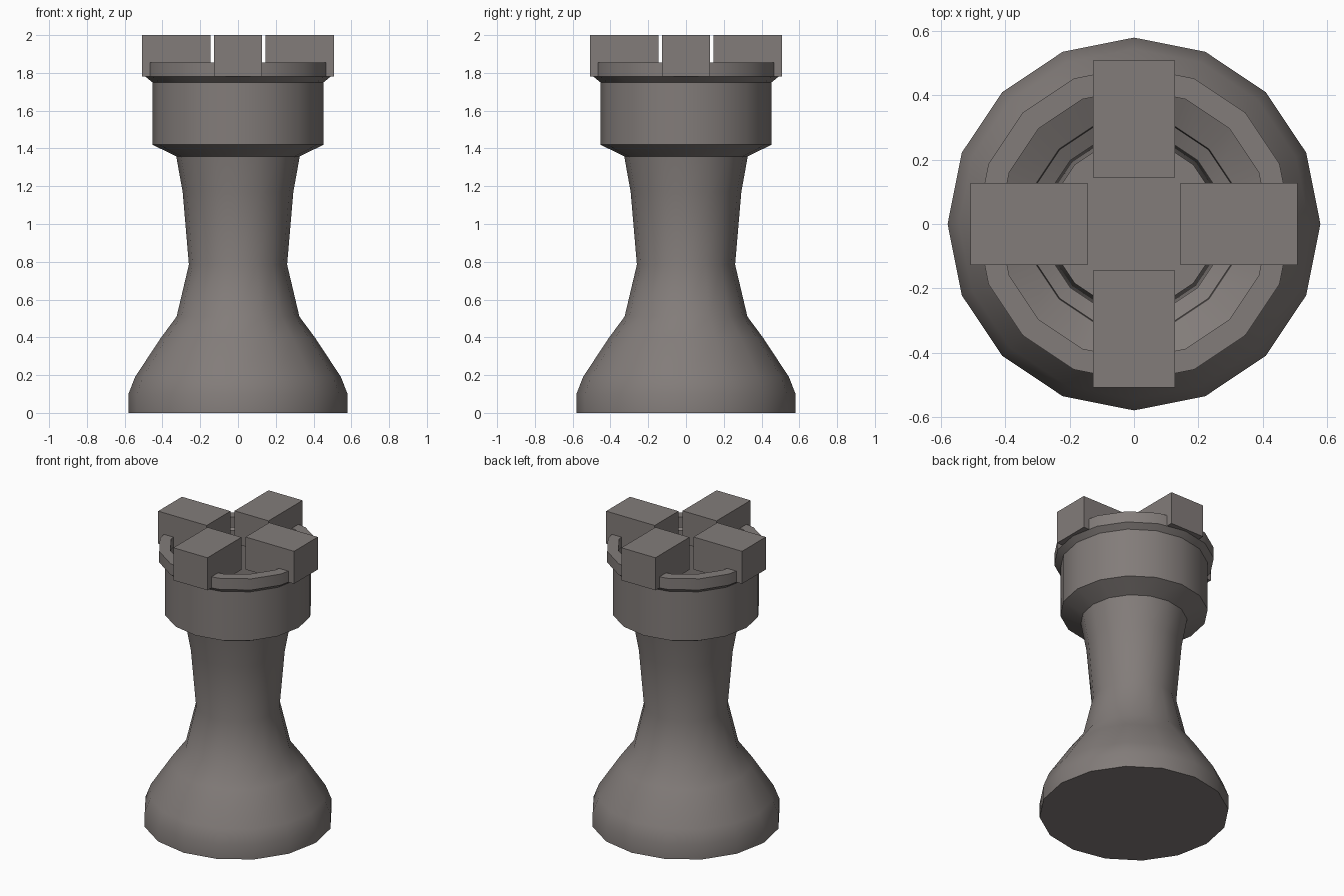
import bpy, bmesh
from math import cos, sin, pi, radians

if "Cube" in bpy.data.objects:
    bpy.data.objects.remove(bpy.data.objects["Cube"])

SIDES = 16

stone = bpy.data.materials.new("dark_stone")
stone.diffuse_color = (0.225, 0.202, 0.193, 1)
stone.use_nodes = True
stone.node_tree.nodes["Principled BSDF"].inputs["Base Color"].default_value = stone.diffuse_color


def new_object(name, bm):
    mesh = bpy.data.meshes.new(name)
    bm.to_mesh(mesh)
    bm.free()
    mesh.materials.append(stone)
    obj = bpy.data.objects.new(name, mesh)
    bpy.context.collection.objects.link(obj)
    return obj


def lathe(name, profile, closed_bottom):
    """Open shell turned around z, shaded smooth with sharp edges kept."""
    bm = bmesh.new()
    rings = [[bm.verts.new((r * cos(2 * pi * i / SIDES), r * sin(2 * pi * i / SIDES), z))
              for i in range(SIDES)] for r, z in profile]
    if closed_bottom:
        bm.faces.new(rings[0][::-1])
    for low, high in zip(rings, rings[1:]):
        for i in range(SIDES):
            j = (i + 1) % SIDES
            bm.faces.new((low[i], low[j], high[j], high[i]))
    obj = new_object(name, bm)
    bpy.ops.object.select_all(action='DESELECT')
    bpy.context.view_layer.objects.active = obj
    obj.select_set(True)
    bpy.ops.object.shade_smooth_by_angle(angle=radians(30))


# hollow foot and waist
lathe("tower_body", [
    (0.58, 0), (0.58, 0.10), (0.545, 0.19), (0.41, 0.395), (0.325, 0.51),
    (0.26, 0.785), (0.293, 1.17), (0.33, 1.375)], True)

# hollow crown with a lip, its sloping floor reaching inside the waist
lathe("crown", [
    (0.28, 1.335), (0.453, 1.42), (0.453, 1.75), (0.49, 1.78),
    (0.49, 1.855), (0.42, 1.855), (0.42, 1.785)], False)

# four battlement blocks around the top
for k in range(4):
    bm = bmesh.new()
    bmesh.ops.create_cube(bm, size=1)
    for v in bm.verts:
        v.co = (0.3265 + v.co.x * 0.363, v.co.y * 0.254, 1.89 + v.co.z * 0.22)
    block = new_object(f"battlement_{k + 1}", bm)
    block.rotation_euler.z = k * pi / 2
